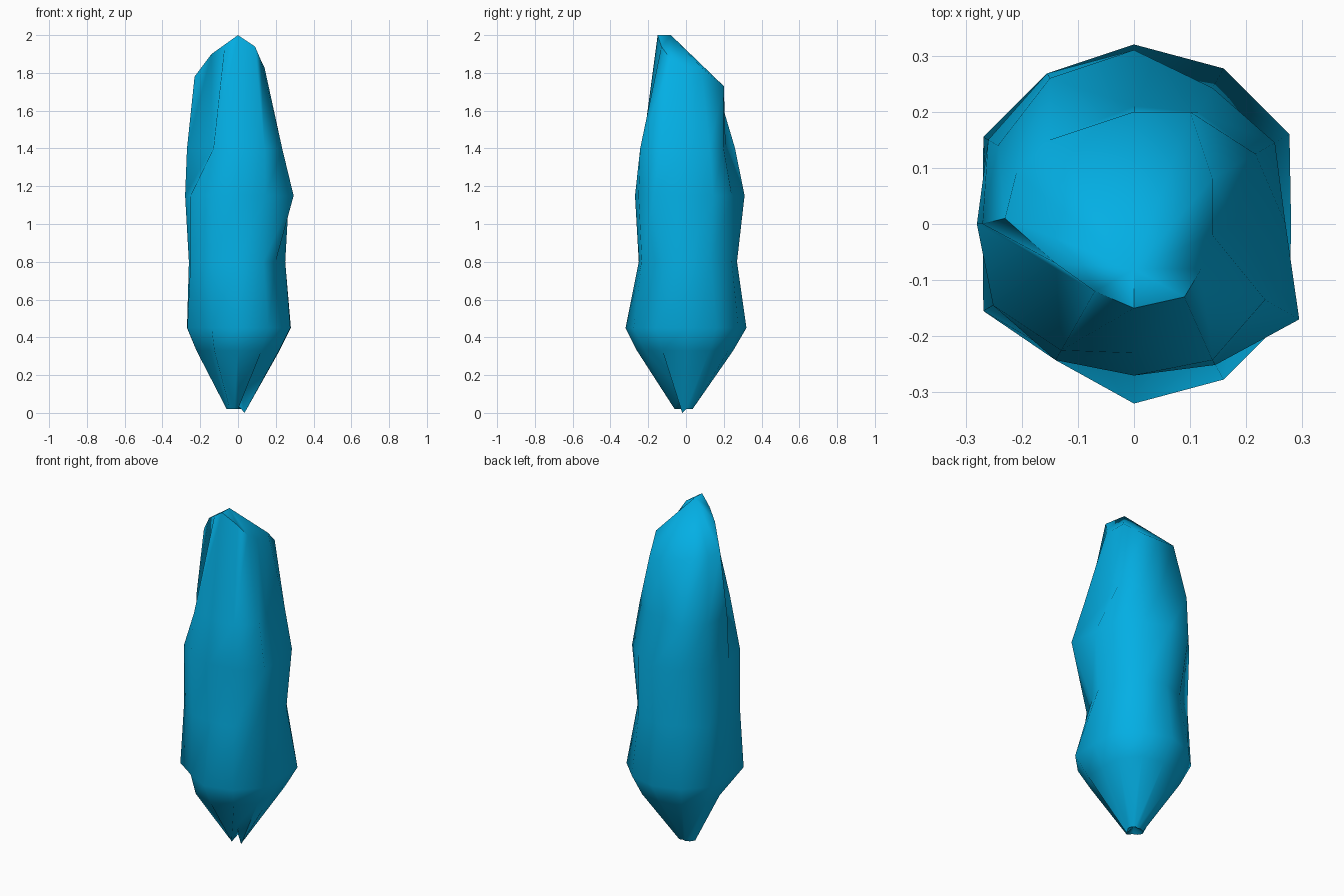
import bpy
import bmesh
from math import cos, sin, radians

default_cube = bpy.data.objects.get("Cube")
if default_cube:
    bpy.data.objects.remove(default_cube, do_unlink=True)

SIDES = 12
UNIT = 0.01

# Single flat colour for the whole shard
crystal_blue = bpy.data.materials.new("crystal blue")
crystal_blue.use_nodes = True
colour = (0.001, 0.43, 0.78, 1)
crystal_blue.diffuse_color = colour
crystal_blue.node_tree.nodes["Principled BSDF"].inputs["Base Color"].default_value = colour

# Irregular girdles: height, then the radius at each side, counted from +x
# towards the back, all in hundredths; the small radii are chipped hollows
girdles = [
    (2, [4, 4, 4, 3, 4, 5, 6, 5, 4, 6, 3, 4]),
    (33, [22, 25, 26, 25, 26, 25, 22, 17, 25, 26, 25, 25]),
    (45, [28, 32, 32, 32, 31, 31, 27, 31, 28, 32, 32, 32]),
    (80, [25, 26, 28, 27, 26, 29, 26, 29, 27, 25, 27, 23]),
    (115, [27, 29, 28, 31, 31, 30, 28, 29, 28, 27, 29, 34]),
    (140, [18, 25, 23, 21, 30, 28, 27, 16, 26, 23, 28, 27]),
]

# Rim of the slanted tip, in the same order
tip_rim = [
    (14, -2, 183), (14, 8, 183), (10, 20, 173), (0, 20, 173),
    (-15, 15, 177), (-21, 9, 177), (-23, 1, 178), (-14, -7, 190),
    (-7, -12, 195), (0, -15, 200), (9, -13, 194), (12, -8, 187),
]


def add_ring(bm, points):
    return [bm.verts.new([c * UNIT for c in p]) for p in points]


def girdle_points(height, radii):
    step = 360 / SIDES
    return [(r * cos(radians(i * step)), r * sin(radians(i * step)), height)
            for i, r in enumerate(radii)]


def bridge(bm, lower, upper):
    for i in range(SIDES):
        j = (i + 1) % SIDES
        bm.faces.new((lower[i], lower[j], upper[j], upper[i]))


def close_with_fan(bm, ring, centre):
    hub = bm.verts.new([c * UNIT for c in centre])
    for i in range(SIDES):
        bm.faces.new((ring[i], ring[(i + 1) % SIDES], hub))


bm = bmesh.new()
rings = [add_ring(bm, girdle_points(*g)) for g in girdles]
rings.append(add_ring(bm, tip_rim))
for lower, upper in zip(rings, rings[1:]):
    bridge(bm, lower, upper)

# Notched foot: a narrow cleft at the front beside the lowest point
cleft, lowest = rings[0][-2:]
cleft.co.z = 0.11
lowest.co.z = 0
close_with_fan(bm, rings[0], (0, 0, 4))

# Slanted tip
close_with_fan(bm, rings[-1], (0, -8, 200))

bmesh.ops.recalc_face_normals(bm, faces=bm.faces)
mesh = bpy.data.meshes.new("crystal_shard")
bm.to_mesh(mesh)
bm.free()
mesh.materials.append(crystal_blue)

shard = bpy.data.objects.new("crystal_shard", mesh)
bpy.context.collection.objects.link(shard)
bpy.context.view_layer.objects.active = shard
shard.select_set(True)
bpy.ops.object.shade_smooth_by_angle(angle=radians(65))
